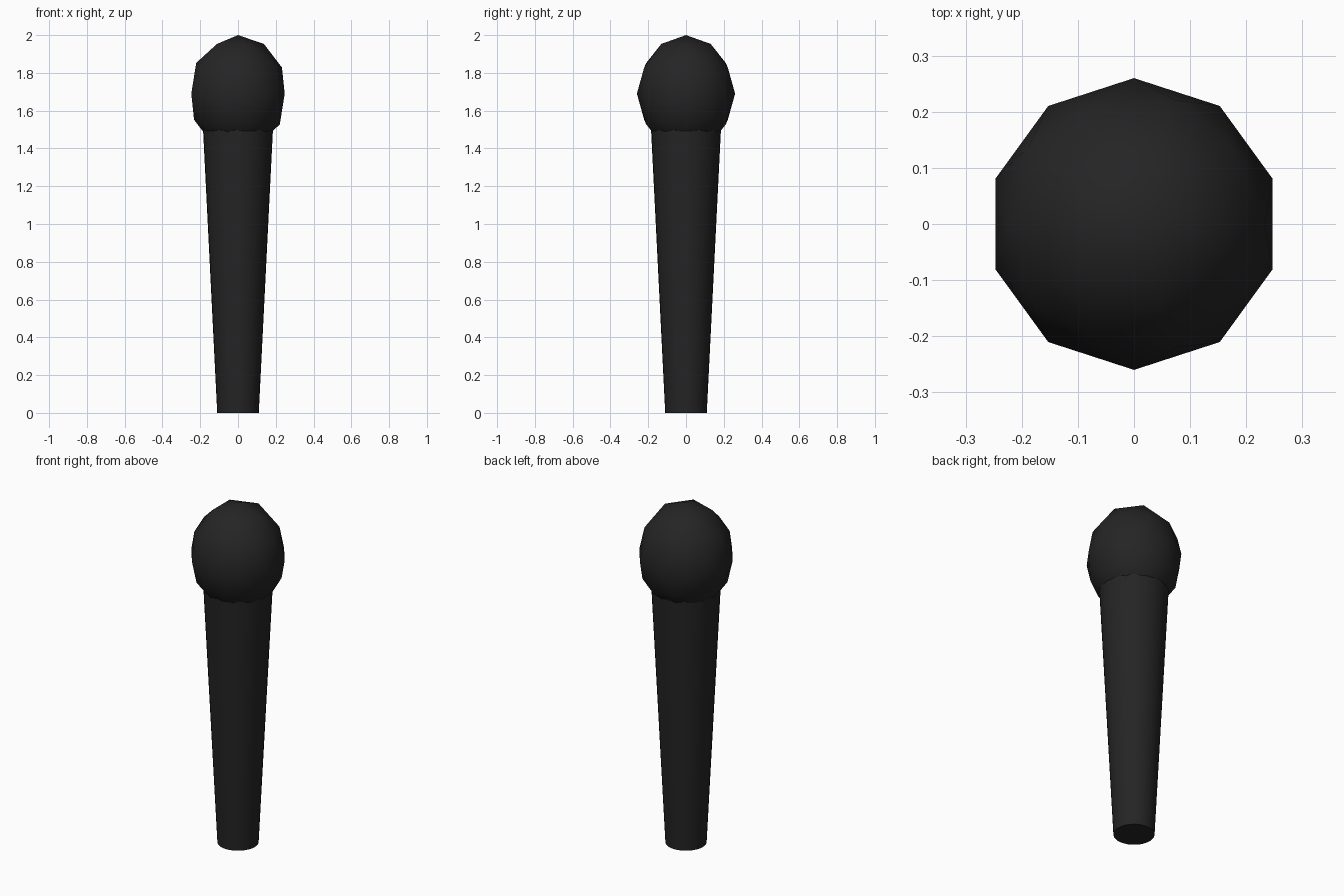
import bpy
import math

if "Cube" in bpy.data.objects:
    bpy.data.objects.remove(bpy.data.objects["Cube"])

black = bpy.data.materials.new("matte_black")
black.diffuse_color = (0.018, 0.018, 0.018, 1)
black.use_nodes = True
black.node_tree.nodes["Principled BSDF"].inputs["Base Color"].default_value = black.diffuse_color


def finish(name, smooth_all):
    obj = bpy.context.object
    obj.name = name
    obj.data.materials.append(black)
    if smooth_all:
        bpy.ops.object.shade_smooth()
    else:
        bpy.ops.object.shade_smooth_by_angle(angle=math.radians(30))
    return obj


# Tapered handle, its top tucked into the head
bpy.ops.mesh.primitive_cone_add(vertices=32, radius1=0.11, radius2=0.185,
                                depth=1.5, location=(0, 0, 0.75))
finish("handle", False)

# Low-poly rounded head, slightly taller than wide
bpy.ops.mesh.primitive_ico_sphere_add(subdivisions=2, radius=1, location=(0, 0, 1.69))
bpy.context.object.scale = (0.26, 0.26, 0.31)
bpy.ops.object.transform_apply(location=False, rotation=False, scale=True)
finish("head", True)
